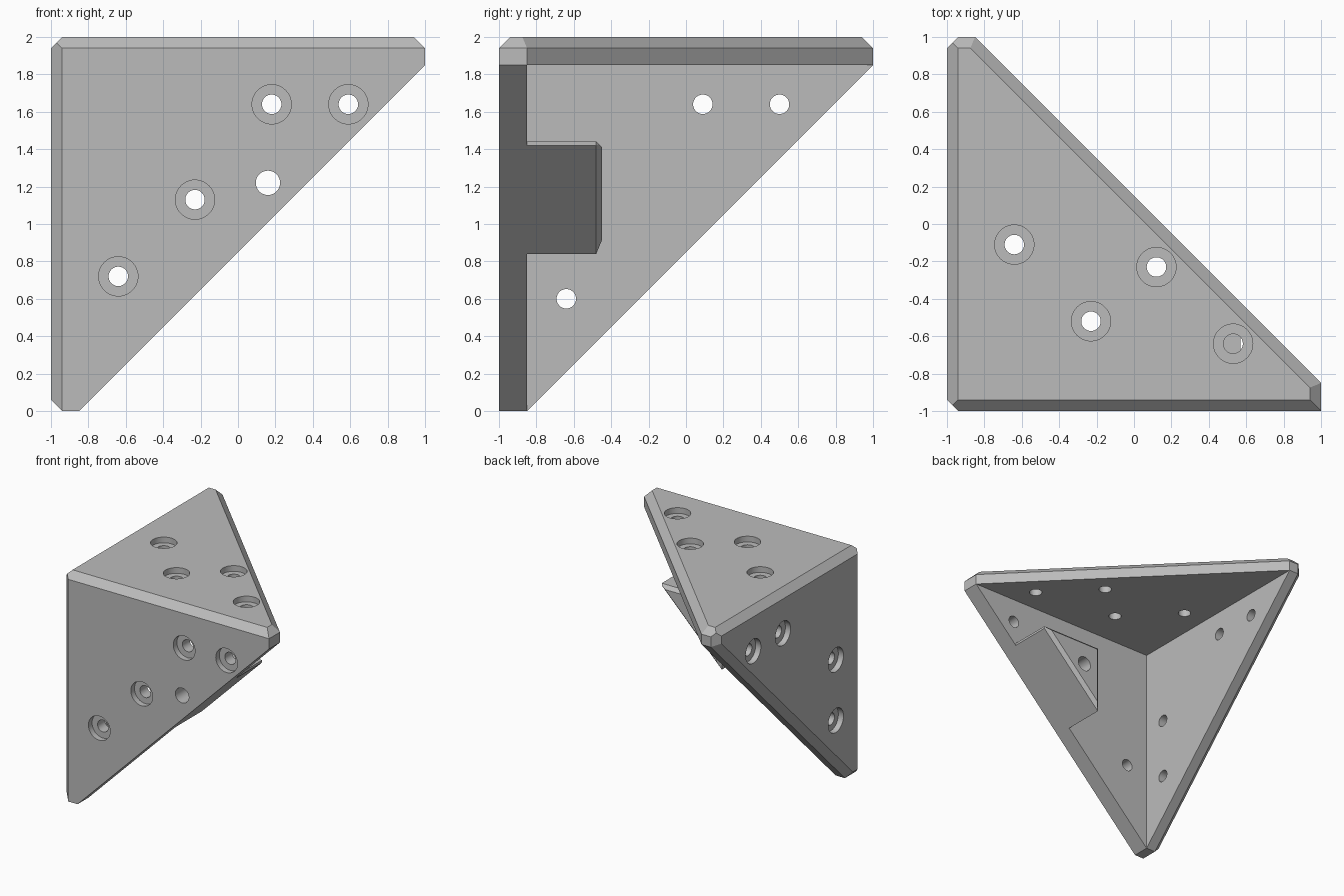
import bpy, bmesh
from mathutils import Vector, Matrix

cube = bpy.data.objects.get("Cube")
if cube:
    bpy.data.objects.remove(cube, do_unlink=True)

WALL, CHAMFER = 0.15, 0.06
INNER = -1 + WALL

grey = bpy.data.materials.new("plain_grey")
grey.use_nodes = True
grey.diffuse_color = (0.5, 0.5, 0.5, 1)
grey.node_tree.nodes["Principled BSDF"].inputs["Base Color"].default_value = (0.5, 0.5, 0.5, 1)


def to_object(name, bm):
    bmesh.ops.recalc_face_normals(bm, faces=bm.faces)
    mesh = bpy.data.meshes.new(name)
    bm.to_mesh(mesh)
    bm.free()
    mesh.materials.append(grey)
    obj = bpy.data.objects.new(name, mesh)
    bpy.context.collection.objects.link(obj)
    return obj


def plane(normal, point):
    """Half-space as outward unit normal and distance."""
    n = Vector(normal).normalized()
    return n, n.dot(Vector(point))


def chamfer(a, b, size):
    """Half-space that cuts the edge between two perpendicular planes."""
    n = a[0] + b[0]
    return n.normalized(), (a[1] + b[1] - size) / n.length


def convex_solid(name, planes):
    bm = bmesh.new()
    bmesh.ops.create_cube(bm, size=8)
    for n, d in planes:
        geom = bm.verts[:] + bm.edges[:] + bm.faces[:]
        bmesh.ops.bisect_plane(bm, geom=geom, dist=1e-5, plane_co=n * d,
                               plane_no=n, clear_outer=True)
        rim = [e for e in bm.edges if e.is_boundary]
        if rim:
            bmesh.ops.holes_fill(bm, edges=rim, sides=0)
    return to_object(name, bm)


def combine(target, tool, operation):
    mod = target.modifiers.new(operation, "BOOLEAN")
    mod.operation, mod.solver, mod.object = operation, "EXACT", tool
    bpy.context.view_layer.objects.active = target
    bpy.ops.object.modifier_apply(modifier=mod.name)
    bpy.data.objects.remove(tool, do_unlink=True)


def drill(target, center, axis, radius, depth):
    """Cut a round hole of the given depth both ways from center."""
    bm = bmesh.new()
    turn = Vector((0, 0, 1)).rotation_difference(Vector(axis)).to_matrix().to_4x4()
    bmesh.ops.create_cone(bm, cap_ends=True, segments=48, radius1=radius,
                          radius2=radius, depth=2 * depth,
                          matrix=Matrix.Translation(center) @ turn)
    combine(target, to_object("drill", bm), "DIFFERENCE")


# Outer shape: corner of a box with sloped plate edges
top = plane((0, 0, 1), (0, 0, 2))
left = plane((-1, 0, 0), (-1, 0, 0))
front = plane((0, -1, 0), (0, -1, 0))
x_end = plane((1, 0, 0), (1, 0, 0))
y_end = plane((0, 1, 0), (0, 1, 0))
foot = plane((0, 0, -1), (0, 0, 0))
top_slope = plane((1, 1, 0), (1, INNER, 0))
front_slope = plane((1, 0, -1), (INNER, 0, 0))
left_slope = plane((0, 1, -1), (0, INNER, 0))
edges = [(top, left), (top, front), (left, front), (top, x_end), (top, y_end),
         (left, y_end), (left, foot), (top, top_slope), (left, left_slope)]
bracket = convex_solid("corner_bracket", [
    top, left, front, x_end, y_end, foot, top_slope, front_slope, left_slope,
    *[chamfer(a, b, CHAMFER) for a, b in edges]])

# Hollow inside the three plates
hollow = convex_solid("hollow", [
    plane((-1, 0, 0), (INNER, 0, 0)), plane((0, -1, 0), (0, INNER, 0)),
    plane((0, 0, 1), (0, 0, 2 - WALL))])
combine(bracket, hollow, "DIFFERENCE")

# Wedge-shaped lug behind the front plate
lug_end = plane((0, 1, 0), (0, -0.45, 0))
lug_sides = [plane((-1, 0, 0), (-0.01, 0, 0)), plane((0, 0, 1), (0, 0, 1.44)),
             plane((1, 0, 0), (0.57, 0, 0)), front_slope]
lug = convex_solid("lug", [lug_end, plane((0, -1, 0), (0, -0.92, 0)), *lug_sides,
                           *[chamfer(s, lug_end, 0.03) for s in lug_sides]])
combine(bracket, lug, "UNION")

# Counterbored screw holes
front_holes = [(-0.64, 0.72), (-0.23, 1.13), (0.18, 1.64), (0.59, 1.64)]
left_holes = [(-0.64, 0.6), (-0.64, 1.13), (0.09, 1.64), (0.5, 1.64)]
top_holes = [(-0.64, -0.11), (-0.23, -0.52), (0.12, -0.23), (0.53, -0.64)]
screws = [((x, -1, z), (0, 1, 0)) for x, z in front_holes]
screws += [((-1, y, z), (1, 0, 0)) for y, z in left_holes]
screws += [((x, y, 2), (0, 0, 1)) for x, y in top_holes]
for center, axis in screws:
    drill(bracket, center, axis, 0.105, 0.05)
    drill(bracket, center, axis, 0.052, 0.2)

# Plain hole through the front plate and lug
drill(bracket, (0.16, -1, 1.22), (0, 1, 0), 0.065, 0.8)

# Smooth hole walls, crisp edges
bpy.ops.object.select_all(action="DESELECT")
bracket.select_set(True)
bpy.context.view_layer.objects.active = bracket
bpy.ops.object.shade_smooth_by_angle(angle=0.5)
